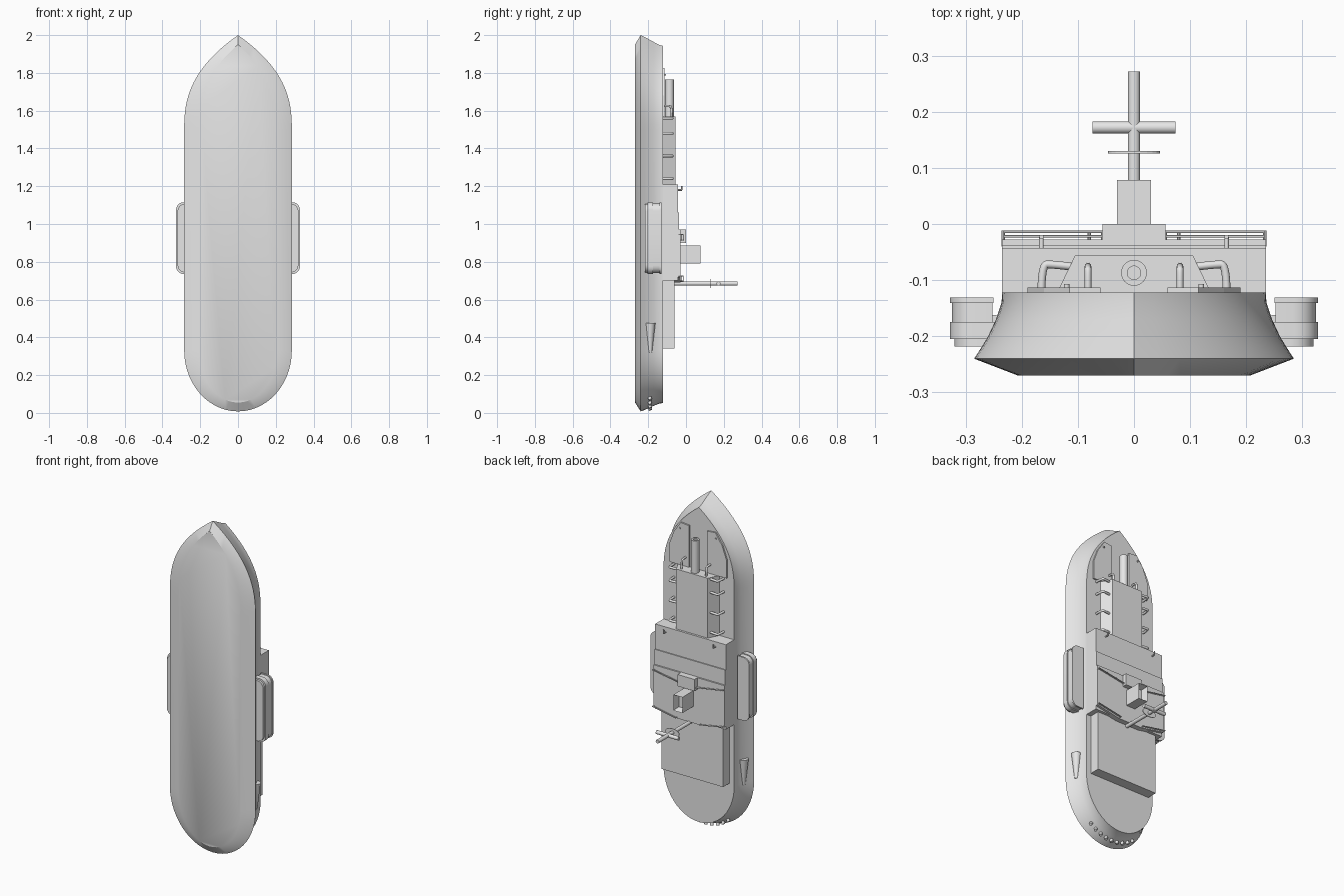
import bpy, bmesh, math
from mathutils import Vector

cube = bpy.data.objects.get("Cube")
if cube:
    bpy.data.objects.remove(cube, do_unlink=True)

GREY = (0.8, 0.8, 0.8, 1)
mat = bpy.data.materials.new("plain_grey")
mat.use_nodes = True
mat.diffuse_color = GREY
mat.node_tree.nodes["Principled BSDF"].inputs["Base Color"].default_value = GREY
DECK = -0.122


def finish(name, bm, smooth=False, bevel=0):
    bmesh.ops.recalc_face_normals(bm, faces=bm.faces)
    me = bpy.data.meshes.new(name)
    bm.to_mesh(me)
    bm.free()
    me.materials.append(mat)
    ob = bpy.data.objects.new(name, me)
    bpy.context.collection.objects.link(ob)
    if bevel:
        mod = ob.modifiers.new("bevel", "BEVEL")
        mod.width, mod.segments = bevel, 3
    if smooth:
        bpy.ops.object.select_all(action="DESELECT")
        ob.select_set(True)
        bpy.context.view_layer.objects.active = ob
        bpy.ops.object.shade_smooth_by_angle(angle=math.radians(30))
    return ob


def prism(name, pts, axis, lo, hi, **kw):
    """Extrude a closed 2D profile along one axis."""
    bm = bmesh.new()
    def place(p, h):
        c = list(p)
        c.insert(axis, h)
        return bm.verts.new(c)
    a, b = [place(p, lo) for p in pts], [place(p, hi) for p in pts]
    bm.faces.new(a)
    bm.faces.new(b)
    n = len(pts)
    for i in range(n):
        j = (i + 1) % n
        bm.faces.new((a[i], a[j], b[j], b[i]))
    return finish(name, bm, **kw)


def box(name, x, y, z, **kw):
    return prism(name, [(x[0], y[0]), (x[1], y[0]), (x[1], y[1]), (x[0], y[1])], 2, *z, **kw)


def rod(name, p, q, r1, r2=None, segs=20):
    p, q = Vector(p), Vector(q)
    bm = bmesh.new()
    bmesh.ops.create_cone(bm, cap_ends=True, segments=segs, radius1=r1,
                          radius2=r1 if r2 is None else r2, depth=(q - p).length)
    rot = (q - p).to_track_quat("Z", "Y")
    for v in bm.verts:
        v.co = rot @ v.co + (p + q) / 2
    return finish(name, bm, smooth=True)


def tube(name, pts, r):
    cu = bpy.data.curves.new(name, "CURVE")
    cu.dimensions = "3D"
    cu.bevel_depth, cu.bevel_resolution, cu.use_fill_caps = r, 3, True
    sp = cu.splines.new("NURBS")
    sp.points.add(len(pts) - 1)
    for s, p in zip(sp.points, pts):
        s.co = (*p, 1)
    sp.use_endpoint_u, sp.order_u = True, 3
    cu.materials.append(mat)
    ob = bpy.data.objects.new(name, cu)
    bpy.context.collection.objects.link(ob)


# Hull: plan outlines lofted from keel to deck
def outline(w, stern, bow):
    side = []
    for i in range(15):
        a = i / 14 * math.pi / 2
        side.append((w * math.sin(a), 0.33 - (0.33 - stern) * math.cos(a)))
    for i in range(17):
        t = i / 16
        side.append((w * (1 - t ** 2.5), 1.5 + (bow - 1.5) * t))
    return side + [(-x, z) for x, z in side[-2:0:-1]]


levels = [(-0.27, 0.207, 0.055, 1.95), (-0.24, 0.285, 0.008, 2.0), (-0.22, 0.272, 0.015, 1.99),
          (-0.2, 0.26, 0.024, 1.98), (-0.17, 0.246, 0.038, 1.963), (-0.14, 0.236, 0.05, 1.948),
          (DECK, 0.235, 0.052, 1.943)]
bm = bmesh.new()
rings = [[bm.verts.new((x, y, z)) for x, z in outline(w, s, b)] for y, w, s, b in levels]
for lower, upper in zip(rings, rings[1:]):
    for i in range(len(lower)):
        j = (i + 1) % len(lower)
        bm.faces.new((lower[i], lower[j], upper[j], upper[i]))
bm.faces.new(rings[0])
bm.faces.new(rings[-1])
finish("hull", bm, smooth=True)

# Deck houses
prism("fore_house", [(-0.137, DECK), (0.137, DECK), (0.105, -0.056), (-0.105, -0.056)], 2, 1.19, 1.57)
box("main_house", (-0.235, 0.235), (-0.13, -0.043), (0.7, 1.21))
prism("bridge_deck", [(-0.235, 0.72), (-0.08, 0.69), (0.08, 0.69), (0.235, 0.72), (0.235, 0.97), (-0.235, 0.97)],
      1, -0.06, -0.028)
box("bridge_step", (-0.235, 0.235), (-0.05, -0.037), (0.97, 1.06))
box("aft_house", (-0.205, 0.205), (-0.125, -0.06), (0.34, 0.71))
box("wheelhouse", (-0.056, 0.056), (-0.04, 0), (0.9, 0.97))

# Funnel with a sunken mouth
bm = bmesh.new()
bmesh.ops.create_cube(bm, size=1)
for v in bm.verts:
    v.co = (v.co.x * 0.06, 0.024 + v.co.y * 0.108, 0.838 + v.co.z * 0.095)
mouth = max(bm.faces, key=lambda f: f.calc_center_median().y)
bmesh.ops.inset_region(bm, faces=[mouth], thickness=0.014)
for v in mouth.verts:
    v.co.y -= 0.04
finish("funnel", bm)

# Mast, yard and radar plate
rod("mast", (0, -0.07, 0.685), (0, 0.272, 0.685), 0.011)
rod("yard", (-0.074, 0.172, 0.685), (0.074, 0.172, 0.685), 0.011)
oval = [(0.046 * math.cos(k * math.pi / 12), 0.685 + 0.024 * math.sin(k * math.pi / 12)) for k in range(24)]
prism("radar_plate", oval, 1, 0.126, 0.13)

# Bow gun: an open tube
bm = bmesh.new()
loops = []
for r, z in ((0.023, 1.55), (0.023, 1.765), (0.012, 1.765), (0.012, 1.6)):
    loops.append([bm.verts.new((r * math.cos(k * math.pi / 12), -0.087 + r * math.sin(k * math.pi / 12), z))
                  for k in range(24)])
for a, b in zip(loops, loops[1:]):
    for i in range(24):
        j = (i + 1) % 24
        bm.faces.new((a[i], a[j], b[j], b[i]))
bm.faces.new(loops[0])
bm.faces.new(loops[-1])
finish("bow_tube", bm, smooth=True)

for s, side in ((1, "left"), (-1, "right")):
    # Raised foredeck plates
    prism("foredeck_plate_" + side,
          [(s * x, z) for x, z in ((0.06, 1.57), (0.06, 1.82), (0.115, 1.825), (0.16, 1.76), (0.19, 1.68), (0.19, 1.57))],
          1, -0.13, -0.113)
    rod("deck_bollard_" + side, (s * 0.12, DECK, 1.79), (s * 0.12, -0.107, 1.79), 0.005)
    # Pipes on the fore house
    for z in (1.24, 1.36, 1.48, 1.56):
        tube("side_pipe_" + side, [(s * x, y, z) for x, y in
             ((0.165, -0.125), (0.165, -0.072), (0.145, -0.072), (0.11, -0.076))], 0.007)
    tube("front_pipe_" + side, [(s * 0.082, y, z) for y, z in
         ((-0.075, 1.55), (-0.075, 1.62), (-0.09, 1.625), (-0.122, 1.625))], 0.006)
    # Side boats with raised ends
    def boat_plan(x0, x1, z0, z1, r):
        pts = [(s * x0, z0)]
        for cz, a0 in ((z0 + r, -90), (z1 - r, 0)):
            for k in range(6):
                a = math.radians(a0 + k * 18)
                pts.append((s * (x1 - r + r * math.cos(a)), cz + r * math.sin(a)))
        return pts + [(s * x0, z1)]
    prism("boat_body_" + side, boat_plan(0.235, 0.328, 0.735, 1.115, 0.04), 1, -0.205, -0.175, smooth=True)
    prism("boat_keel_" + side, boat_plan(0.24, 0.32, 0.743, 1.107, 0.04), 1, -0.218, -0.205, smooth=True)
    prism("boat_cabin_" + side, boat_plan(0.252, 0.324, 0.74, 1.11, 0.04), 1, -0.176, -0.14, smooth=True)
    prism("boat_roof_" + side, boat_plan(0.25, 0.328, 0.735, 1.115, 0.04), 1, -0.141, -0.131, smooth=True)
    # Tapered fairing low on the quarter
    rod("quarter_fairing_" + side, (s * 0.25, -0.19, 0.32), (s * 0.25, -0.19, 0.475), 0.01, 0.028)
    # Bridge rails and lamp posts
    for label, path in (("fore", ((0.233, 0.945), (0.056, 0.915))), ("aft", ((0.233, 0.725), (0.08, 0.697)))):
        for y in (-0.014, -0.022):
            tube(label + "_rail_" + side, [(s * x, y, z) for x, z in path], 0.002)
        for x, z in path:
            rod(label + "_rail_post_" + side, (s * x, -0.04, z), (s * x, -0.012, z), 0.003, segs=8)
    rod("lamp_post_" + side, (s * 0.165, -0.05, 1.18), (s * 0.165, -0.022, 1.18), 0.004)
    tube("lamp_arm_" + side, [(s * 0.165, -0.023, 1.18), (s * 0.165, -0.023, 1.2)], 0.004)

# Stern fenders around the transom
for k in range(-4, 5):
    a = k * 0.15
    x, z = 0.255 * math.sin(a), 0.33 - 0.303 * math.cos(a)
    out = Vector((math.sin(a), 0.3, -math.cos(a))) * 0.014
    c = Vector((x, -0.192, z))
    rod("stern_fender", c - out, c + out, 0.011, 0.009, segs=12)
